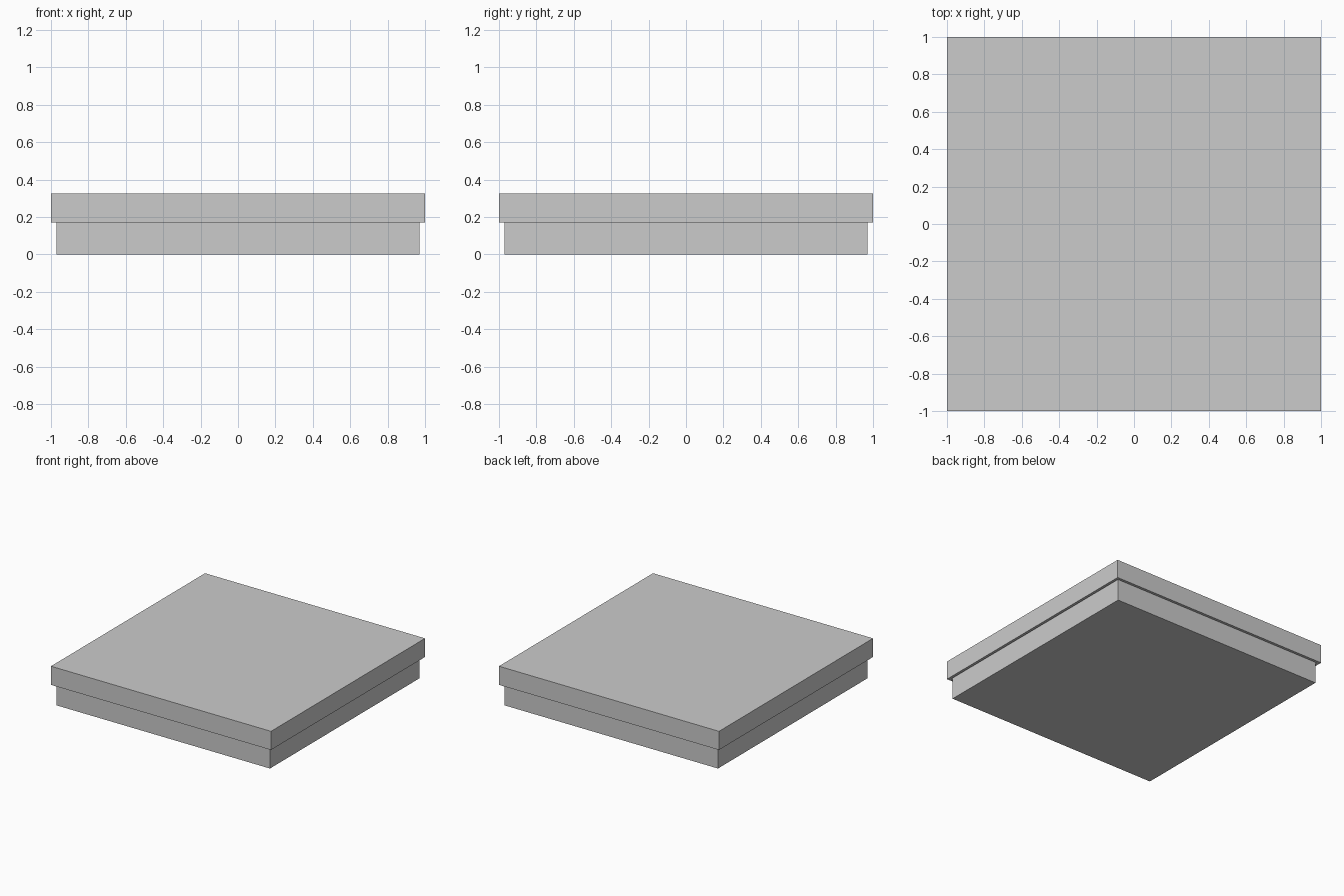
import bpy

if "Cube" in bpy.data.objects:
    bpy.data.objects.remove(bpy.data.objects["Cube"])


def panel(name, x, y, z):
    """Box panel from (min, max) ranges on each axis."""
    bpy.ops.mesh.primitive_cube_add(
        size=1, location=[(a + b) / 2 for a, b in (x, y, z)])
    ob = bpy.context.object
    ob.name = name
    ob.scale = [b - a for a, b in (x, y, z)]
    bpy.ops.object.transform_apply(location=False, rotation=False, scale=True)
    return ob


def shell(name, half, wall, sheet, walls):
    """Flat sheet plus four butted walls: sides run full depth, front and back fit between."""
    inner = half - wall
    panel(name + "_sheet", (-half, half), (-half, half), sheet)
    panel(name + "_left_wall", (-half, -inner), (-half, half), walls)
    panel(name + "_right_wall", (inner, half), (-half, half), walls)
    panel(name + "_front_wall", (-inner, inner), (-half, -inner), walls)
    panel(name + "_back_wall", (-inner, inner), (inner, half), walls)


# Open tray
shell("tray", 0.97, 0.022, (0.0, 0.022), (0.022, 0.298))

# Lid that slips over the tray
shell("lid", 1.0, 0.022, (0.303, 0.325), (0.172, 0.303))
